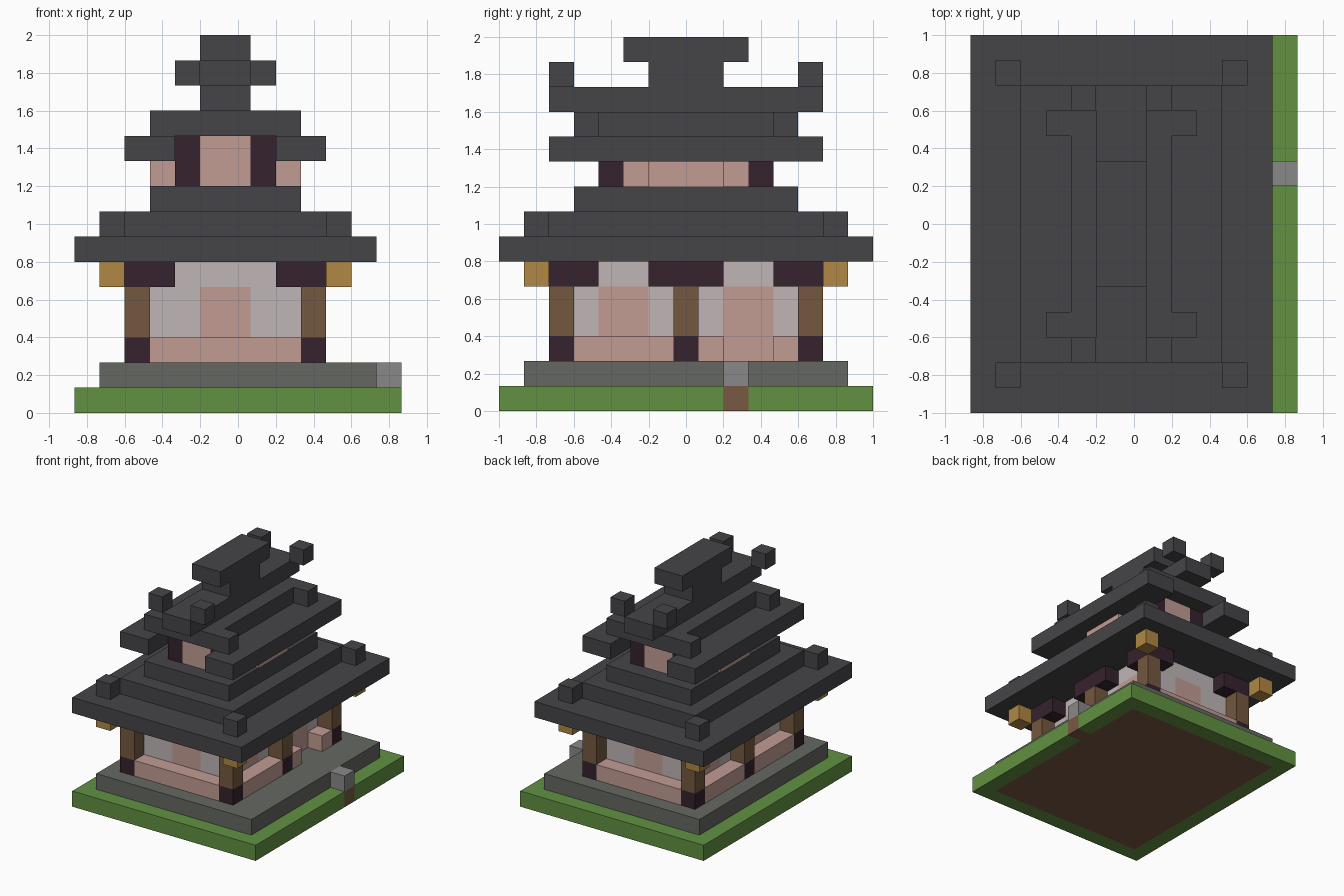
import bpy
import bmesh

U = 2 / 15            # size of one block
MID_X, MID_Y = 6, 7.5   # mirror centre of the building, in blocks

if "Cube" in bpy.data.objects:
    bpy.data.objects.remove(bpy.data.objects["Cube"], do_unlink=True)


def material(name, r, g, b):
    """Flat material from display values 0-255."""
    lin = [((c / 255 + 0.055) / 1.055) ** 2.4 for c in (r, g, b)] + [1]
    m = bpy.data.materials.new(name)
    m.use_nodes = True
    m.diffuse_color = lin
    bsdf = m.node_tree.nodes["Principled BSDF"]
    bsdf.inputs["Base Color"].default_value = lin
    bsdf.inputs["Roughness"].default_value = 0.9
    return m


grass = material("grass green", 98, 145, 66)
dirt = material("dirt brown", 120, 88, 66)
slate = material("platform grey", 101, 104, 97)
stone = material("light stone", 137, 137, 137)
pink = material("pink plaster", 194, 156, 148)
pale = material("pale plaster", 192, 182, 182)
dark = material("dark timber", 54, 34, 45)
wood = material("brown wood", 117, 88, 62)
gold = material("gold lantern", 176, 136, 68)
tile = material("roof tile", 69, 69, 73)


def part(name, mat, *boxes, mirror=""):
    """Blocks given as (x0, x1, y0, y1, z0, z1) in block units, mirrored on x and/or y."""
    todo = list(boxes)
    if "x" in mirror:
        todo += [(2 * MID_X - b[1], 2 * MID_X - b[0], *b[2:]) for b in todo]
    if "y" in mirror:
        todo += [(*b[:2], 2 * MID_Y - b[3], 2 * MID_Y - b[2], *b[4:]) for b in todo]
    bm = bmesh.new()
    for x0, x1, y0, y1, z0, z1 in dict.fromkeys(todo):
        verts = bmesh.ops.create_cube(bm, size=1)["verts"]
        for v in verts:
            v.co.x = ((x0 if v.co.x < 0 else x1) - 6.5) * U
            v.co.y = ((y0 if v.co.y < 0 else y1) - 7.5) * U
            v.co.z = (z0 if v.co.z < 0 else z1) * U
    mesh = bpy.data.meshes.new(name)
    bm.to_mesh(mesh)
    bm.free()
    mesh.materials.append(mat)
    obj = bpy.data.objects.new(name, mesh)
    bpy.context.collection.objects.link(obj)
    return obj


# Ground: grass rim around a dirt core
part("grass_rim", grass, (0, 13, 0, 1, 0, 1), (0, 13, 14, 15, 0, 1), (0, 1, 1, 14, 0, 1),
     (12, 13, 1, 9, 0, 1), (12, 13, 10, 14, 0, 1))
part("dirt_core", dirt, (1, 12, 1, 14, 0, 1), (12, 13, 9, 10, 0, 1))
part("platform", slate, (1, 12, 1, 14, 1, 2))
part("entrance_step", stone, (12, 13, 9, 10, 1, 2))

# Pink base with ledges; the entrance side has a gap
part("base_floor", pink, (3, 9, 3, 12, 2, 3))
part("end_ledges", pink, (3, 9, 2, 3, 2, 3), mirror="y")
part("closed_side_ledges", pink, (2, 3, 3, 7, 2, 3), mirror="y")
part("entrance_side_ledges", pink, (9, 10, 3, 7, 2, 3), (9, 10, 8, 9, 2, 3),
     (9, 10, 11, 12, 2, 3))

# Posts with dark feet
part("corner_post_feet", dark, (2, 3, 2, 3, 2, 3), mirror="xy")
part("middle_post_feet", dark, (2, 3, 7, 8, 2, 3), mirror="x")
part("corner_posts", wood, (2, 3, 2, 3, 3, 5), mirror="xy")
part("middle_posts", wood, (2, 3, 7, 8, 3, 5), mirror="x")

# Lower walls
part("end_walls", pale, (3, 5, 3, 4, 3, 5), mirror="xy")
part("end_panels", pink, (5, 7, 3, 4, 3, 5), mirror="y")
part("side_walls", pale, (3, 4, 6, 9, 3, 5), mirror="x")
part("side_panels", pink, (3, 4, 4, 6, 3, 5), mirror="xy")
part("upper_wall_band", pale, (3, 9, 3, 12, 5, 6))

# Timber brackets and hanging lanterns under the eaves
part("corner_brackets", dark, (2, 4, 2, 3, 5, 6), (2, 3, 3, 4, 5, 6), mirror="xy")
part("middle_brackets", dark, (2, 3, 6, 9, 5, 6), mirror="x")
part("lanterns", gold, (1, 2, 1, 2, 5, 6), mirror="xy")

# Lower roof in three steps
part("lower_eaves", tile, (0, 12, 0, 15, 6, 7))
part("lower_roof_middle", tile, (2, 10, 2, 13, 7, 8))
part("lower_roof_top", tile, (3, 9, 3, 12, 8, 9))
part("eave_corner_blocks", tile, (1, 2, 1, 2, 7, 8), mirror="xy")

# Upper storey
part("upper_posts", dark, (4, 5, 4, 5, 9, 11), mirror="xy")
part("upper_room", pink, (5, 7, 4, 11, 9, 11), (4, 5, 5, 10, 9, 11), (7, 8, 5, 10, 9, 11))
part("upper_bays", pink, (3, 4, 6, 9, 9, 10), mirror="x")

# Upper roof
part("upper_eaves", tile, (2, 4, 2, 13, 10, 11), mirror="x")
part("upper_roof", tile, (4, 8, 3, 12, 11, 12))
part("upper_roof_hooks", tile, (3, 4, 3, 4, 11, 12), mirror="xy")
part("ridge", tile, (5, 7, 2, 13, 12, 13))
part("ridge_end_blocks", tile, (4, 5, 2, 3, 13, 14), mirror="xy")
part("crown_neck", tile, (5, 7, 6, 9, 13, 14))
part("crown_cap", tile, (5, 7, 5, 10, 14, 15))
